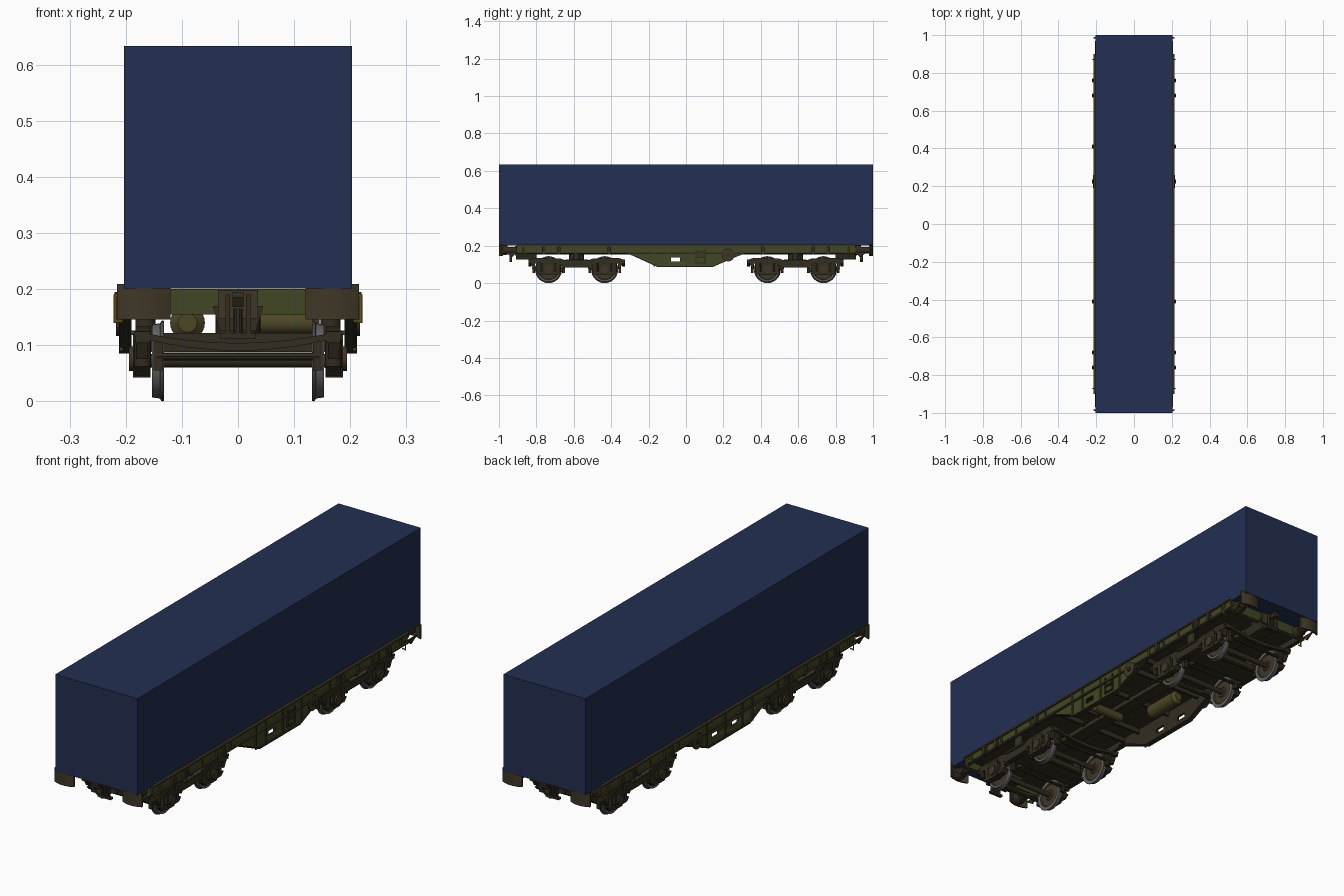
import bpy, bmesh, math
from mathutils import Vector

if "Cube" in bpy.data.objects:
    bpy.data.objects.remove(bpy.data.objects["Cube"])

def material(name, rgb):
    m = bpy.data.materials.new(name)
    m.diffuse_color = (*rgb, 1)
    m.use_nodes = True
    m.node_tree.nodes["Principled BSDF"].inputs["Base Color"].default_value = m.diffuse_color
    return m

NAVY = material("navy container", (0.017, 0.028, 0.085))
GREEN = material("olive green frame", (0.053, 0.062, 0.017))
BROWN = material("dark brown running gear", (0.033, 0.026, 0.014))
RUST = material("weathered brown", (0.050, 0.037, 0.020))
STEEL = material("bare steel", (0.13, 0.13, 0.13))
TANK = material("ochre tank", (0.075, 0.062, 0.020))
YELLOW = material("yellow handles", (0.22, 0.17, 0.02))

def finish(name, bm, *mats, rule=None):
    bmesh.ops.recalc_face_normals(bm, faces=bm.faces)
    bm.normal_update()
    for f in bm.faces:
        f.smooth = True
        if rule:
            f.material_index = rule(f)
    me = bpy.data.meshes.new(name)
    bm.to_mesh(me)
    bm.free()
    for m in mats:
        me.materials.append(m)
    me.set_sharp_from_angle(angle=math.radians(32))
    ob = bpy.data.objects.new(name, me)
    bpy.context.collection.objects.link(ob)
    return ob

def prism(name, pts, a, b, axis, *mats, rule=None):
    """Extrude a 2D profile from a to b along axis; pts are the other two axes in order."""
    def place(p, t):
        v = list(p)
        v.insert("xyz".index(axis), t)
        return v
    bm = bmesh.new()
    ends = [[bm.verts.new(place(p, t)) for p in pts] for t in (a, b)]
    n = len(pts)
    for e in ends:
        bm.faces.new(e)
    for i in range(n):
        j = (i + 1) % n
        bm.faces.new((ends[0][i], ends[0][j], ends[1][j], ends[1][i]))
    return finish(name, bm, *mats, rule=rule)

def box(name, x, y, z, *mats, rule=None):
    return prism(name, [(x[0], y[0]), (x[1], y[0]), (x[1], y[1]), (x[0], y[1])],
                 z[0], z[1], "z", *mats, rule=rule)

def lathe(name, profile, centre, axis, *mats, seg=24, rule=None):
    """Spin (distance along axis, radius) points round an axis through centre."""
    k = "xyz".index(axis)
    bm = bmesh.new()
    rings = []
    for d, r in profile:
        ring = []
        for i in range(seg):
            t = 2 * math.pi * i / seg
            v = [r * math.cos(t), r * math.sin(t)]
            v.insert(k, d)
            ring.append(bm.verts.new(Vector(v) + Vector(centre)))
        rings.append(ring)
    for p, q in zip(rings, rings[1:]):
        for i in range(seg):
            j = (i + 1) % seg
            bm.faces.new((p[i], p[j], q[j], q[i]))
    bm.faces.new(rings[0])
    bm.faces.new(rings[-1])
    return finish(name, bm, *mats, rule=rule)

def cyl(name, centre, r, length, axis, mat, seg=16):
    h = length / 2
    return lathe(name, [(-h, r), (h, r)], centre, axis, mat, seg=seg)

def span(s, a, b):
    return tuple(sorted((s * a, s * b)))

# Container
box("container", (-0.203, 0.203), (-1, 1), (0.201, 0.633), NAVY)

# Underframe deck, centre sill and cross members
box("deck", (-0.2, 0.2), (-0.9, 0.9), (0.188, 0.2), BROWN)
box("centre_sill", (-0.03, 0.03), (-0.9, 0.9), (0.152, 0.19), BROWN)
for y in (-0.3, -0.2, 0.0, 0.2, 0.3):
    box("cross_member", (-0.195, 0.195), (y - 0.006, y + 0.006), (0.165, 0.19), BROWN)

# Side sills, fishbelly plates, ribs
belly = [(-0.33, 0.2), (-0.33, 0.16), (-0.31, 0.158), (-0.15, 0.085),
         (0.14, 0.085), (0.28, 0.145), (0.32, 0.16), (0.32, 0.2)]
for s in (-1, 1):
    inward = lambda f, s=s: 1 if f.normal.x * s < -0.5 or f.normal.z < -0.5 else 0
    box("side_sill_web", span(s, 0.197, 0.207), (-0.9, 0.9), (0.16, 0.203), GREEN, BROWN, rule=inward)
    for z in (0.158, 0.199):
        box("side_sill_flange", span(s, 0.2035, 0.215), (-0.9, 0.9), (z, z + 0.007), RUST)
    plate = prism("fishbelly_plate", belly, *span(s, 0.195, 0.206), "x", GREEN, BROWN, rule=inward)
    # Openings cut through the plate
    for y in ((-0.055,) if s > 0 else (-0.055, 0.085)):
        cutter = box("cutter", span(s, 0.18, 0.22), (y - 0.024, y + 0.024), (0.115, 0.137), BROWN)
        mod = plate.modifiers.new("opening", "BOOLEAN")
        mod.operation, mod.object, mod.solver = "DIFFERENCE", cutter, "EXACT"
        bpy.context.view_layer.objects.active = plate
        bpy.ops.object.modifier_apply(modifier="opening")
        bpy.data.objects.remove(cutter)
    # Bottom lip following the belly
    lower = belly[1:-1]
    lip = lower + [(y, z + 0.006) for y, z in reversed(lower)]
    prism("fishbelly_lip", lip, *span(s, 0.19, 0.212), "x", BROWN)
    for y in (-0.17, -0.1, 0.02, 0.15):
        box("fishbelly_rib", span(s, 0.205, 0.211), (y - 0.004, y + 0.004), (0.09, 0.2), GREEN)
    for i in range(18):
        y = -0.85 + i * 0.1
        if abs(y) > 0.33:
            box("sill_rib", span(s, 0.205, 0.213), (y - 0.004, y + 0.004), (0.16, 0.2), GREEN)
    for y in (0.41, 0.68, 0.76):
        for t in (-1, 1):
            box("sill_bracket", span(s, 0.205, 0.22), (t * y - 0.01, t * y + 0.01), (0.165, 0.195), BROWN)
            cyl("bracket_pin", (s * 0.214, t * y, 0.16), 0.007, 0.016, "x", RUST, 10)
    # Hand brake wheel
    cyl("brake_wheel", (s * 0.214, 0.225, 0.15), 0.034, 0.006, "x", RUST, 24)
    cyl("brake_wheel_hub", (s * 0.215, 0.225, 0.15), 0.01, 0.014, "x", BROWN, 12)

# Data panel frame on the right side
for z in (0.105, 0.135, 0.165):
    box("panel_bar", (0.205, 0.212), (0.05, 0.105), (z, z + 0.006), BROWN)
for y in (0.05, 0.1):
    box("panel_post", (0.205, 0.211), (y, y + 0.006), (0.105, 0.185), BROWN)
box("panel_plate", (0.205, 0.209), (0.065, 0.09), (0.145, 0.16), RUST)

# Air tanks under the belly
for name, c, r, h, ax in (("small_air_tank", (0.06, -0.11, 0.14), 0.02, 0.085, "x"),
                          ("large_air_tank", (-0.09, 0.1, 0.14), 0.031, 0.095, "y")):
    lathe(name, [(-h, r * 0.55), (-h + 0.012, r), (h - 0.012, r), (h, r * 0.55)], c, ax, TANK)
cyl("brake_pipe", (0.05, 0, 0.16), 0.005, 1.7, "y", BROWN, 8)

# Ends: headstock, buffers, coupling, steps
for t in (-1, 1):
    box("headstock", (-0.2, 0.2), span(t, 0.885, 0.905), (0.155, 0.2), GREEN)
    prism("draft_box", [(-0.045, 0.17), (-0.032, 0.125), (0.032, 0.125), (0.045, 0.17)],
          *span(t, 0.8, 0.91), "y", BROWN)
    box("coupling_plate", (-0.036, 0.036), span(t, 0.905, 0.915), (0.148, 0.198), RUST)
    prism("coupling_hook", [(t * 0.91, 0.17), (t * 0.965, 0.168), (t * 0.975, 0.185), (t * 0.965, 0.195),
                            (t * 0.955, 0.186), (t * 0.91, 0.19)], -0.01, 0.01, "x", BROWN)
    for x in (-0.018, 0.018):
        box("coupling_link", (x - 0.004, x + 0.004), span(t, 0.93, 0.945), (0.115, 0.19), BROWN)
    cyl("coupling_screw", (0, t * 0.937, 0.14), 0.008, 0.05, "z", BROWN, 10)
    box("coupling_bar", (-0.032, 0.032), span(t, 0.93, 0.945), (0.112, 0.122), BROWN)
    for s in (-1, 1):
        x = s * 0.168
        lathe("buffer_stem", [(-0.045, 0.028), (-0.01, 0.024), (-0.009, 0.018), (0.045, 0.018)],
              (x, t * 0.945, 0.176), "y", BROWN)
        face = [(x + 0.0475 * u, t * (0.999 - 0.012 * u * u)) for u in (-1, -0.6, -0.2, 0.2, 0.6, 1)]
        back = [(px, py - t * 0.008) for px, py in reversed(face)]
        prism("buffer_head", face + back, 0.146, 0.209, "z", RUST)
        # Shunter step, its hanger and the grab handle
        prism("step_hanger", [(t * 0.9, 0.165), (t * 0.97, 0.165), (t * 0.93, 0.14)],
              *span(s, 0.2, 0.206), "x", BROWN)
        cyl("grab_handle", (s * 0.219, t * 0.87, 0.165), 0.003, 0.05, "z", YELLOW, 8)
        for z in (0.143, 0.187):
            cyl("grab_mount", (s * 0.212, t * 0.87, z), 0.003, 0.016, "x", YELLOW, 8)

# Bogies
half = [(0, 0.122), (0.06, 0.122), (0.09, 0.132), (0.225, 0.134), (0.258, 0.124), (0.258, 0.104),
        (0.1, 0.104), (0.065, 0.083), (0, 0.083)]
frame = half[:-1] + [half[-1]] + [(-y, z) for y, z in reversed(half[1:-1])]
arc = [(-0.185 + 0.37 * i / 12) for i in range(13)]
wheel = [(0, 0.018), (0, 0.02), (0.005, 0.024), (0.006, 0.052), (0, 0.056), (0, 0.071), (0.002, 0.072),
         (0.005, 0.071), (0.007, 0.067), (0.021, 0.065), (0.021, 0.055), (0.014, 0.052),
         (0.013, 0.024), (0.021, 0.02), (0.021, 0.018)]

def wheel_rule(f):
    c = f.calc_center_median()
    return 1 if len(f.verts) == 4 and min(math.hypot(v.co.y - wheel_rule.y, v.co.z - 0.072) for v in f.verts) > 0.0535 else 0

for t in (-1, 1):
    cy = t * 0.585
    box("bolster", (-0.165, 0.165), (cy - 0.05, cy + 0.05), (0.088, 0.122), BROWN)
    cyl("bogie_pivot", (0, cy, 0.14), 0.04, 0.08, "z", BROWN, 20)
    for e in (-1, 1):
        # Sagging end beam of the bogie
        top = [(x, 0.104 + 0.022 * (x / 0.185) ** 2) for x in arc]
        low = [(x, 0.09 + 0.026 * (x / 0.185) ** 2) for x in reversed(arc)]
        prism("bogie_end_beam", top + low, cy + e * 0.25 - 0.008, cy + e * 0.25 + 0.008, "y", BROWN)
        ay = cy + e * 0.15
        wheel_rule.y = ay
        cyl("axle", (0, ay, 0.072), 0.012, 0.33, "x", BROWN)
        for d in (-1, 1):
            cyl("brake_beam", (0, ay + d * 0.082, 0.08), 0.007, 0.29, "x", BROWN, 8)
        for s in (-1, 1):
            lathe("wheel", [(s * d, r) for d, r in wheel], (s * 0.132, ay, 0.072), "x",
                  RUST, STEEL, seg=32, rule=wheel_rule)
            # Axle box, cover, springs and spring saddle
            prism("axle_box", [(ay - 0.03, 0.12), (ay + 0.03, 0.12), (ay + 0.034, 0.07), (ay + 0.018, 0.042),
                               (ay - 0.018, 0.042), (ay - 0.034, 0.07)], *span(s, 0.156, 0.187), "x", BROWN)
            cyl("axle_box_cover", (s * 0.189, ay, 0.076), 0.022, 0.01, "x", RUST)
            prism("spring_saddle", [(ay - 0.072, 0.062), (ay + 0.072, 0.062), (ay + 0.055, 0.046),
                                    (ay - 0.055, 0.046)], *span(s, 0.156, 0.184), "x", BROWN)
            for d in (-1, 1):
                cyl("spring", (s * 0.17, ay + d * 0.051, 0.084), 0.015, 0.05, "z", BROWN, 14)
                box("brake_shoe", span(s, 0.134, 0.151), (ay + d * 0.08 - 0.007, ay + d * 0.08 + 0.007),
                    (0.055, 0.11), BROWN)
                prism("axle_guard", [(ay + d * 0.072, 0.11), (ay + d * 0.098, 0.11), (ay + d * 0.08, 0.075),
                                     (ay + d * 0.07, 0.075)], *span(s, 0.16, 0.182), "x", BROWN)
    for s in (-1, 1):
        prism("bogie_side_frame", [(cy + y, z) for y, z in frame], *span(s, 0.157, 0.183), "x", BROWN)
        cyl("side_bearer", (s * 0.165, cy, 0.145), 0.018, 0.09, "z", BROWN)
        box("side_frame_flange", span(s, 0.155, 0.192), (cy - 0.06, cy + 0.06), (0.118, 0.126), RUST)
